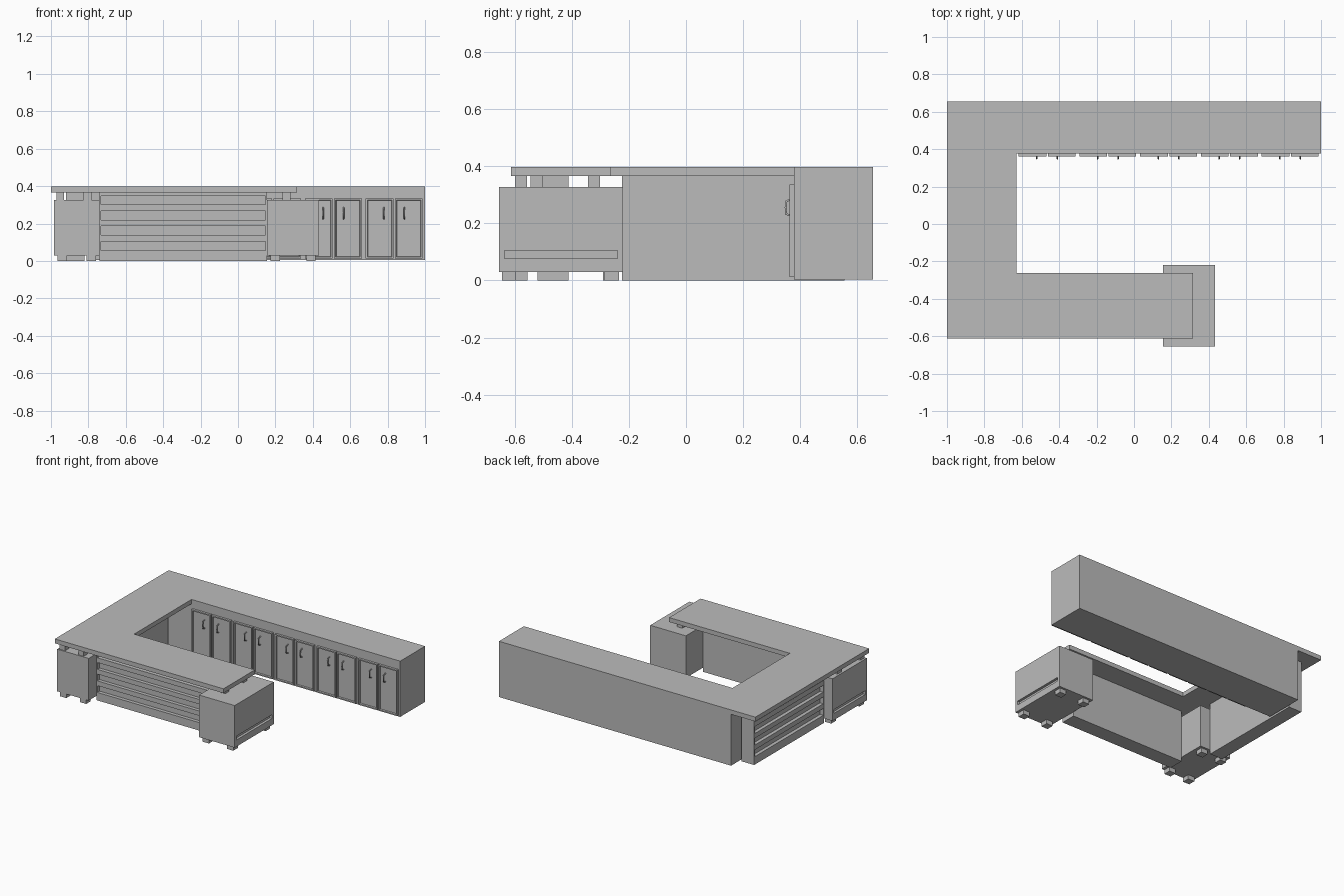
import bpy, bmesh
from mathutils import Vector

if "Cube" in bpy.data.objects:
    bpy.data.objects.remove(bpy.data.objects["Cube"])

GREY = (0.5, 0.5, 0.5, 1)
grey = bpy.data.materials.new("plain grey")
grey.use_nodes = True
grey.diffuse_color = GREY
grey.node_tree.nodes["Principled BSDF"].inputs["Base Color"].default_value = GREY


def finish(bm, name):
    bmesh.ops.recalc_face_normals(bm, faces=bm.faces)
    mesh = bpy.data.meshes.new(name)
    bm.to_mesh(mesh)
    bm.free()
    mesh.materials.append(grey)
    obj = bpy.data.objects.new(name, mesh)
    bpy.context.collection.objects.link(obj)
    return obj


def add_box(bm, x, y, z):
    """Add a box given the (low, high) range on each axis."""
    verts = bmesh.ops.create_cube(bm, size=1)["verts"]
    for v in verts:
        v.co = Vector([(r[0] + r[1]) / 2 + c * (r[1] - r[0])
                       for r, c in zip((x, y, z), v.co)])
    return verts


def box(name, x, y, z):
    bm = bmesh.new()
    add_box(bm, x, y, z)
    return finish(bm, name)


def boxes(name, spots, size, z):
    """Several small square blocks in one object."""
    bm = bmesh.new()
    h = size / 2
    for x, y in spots:
        add_box(bm, (x - h, x + h), (y - h, y + h), z)
    return finish(bm, name)


def groove(obj, x, y, bands):
    """Cut horizontal slots, one for each height band."""
    bm = bmesh.new()
    for z in bands:
        add_box(bm, x, y, z)
    cutter = finish(bm, obj.name + "_cutter")
    cutter.hide_render = True
    cutter.hide_viewport = True
    mod = obj.modifiers.new("grooves", "BOOLEAN")
    mod.operation = "DIFFERENCE"
    mod.solver = "EXACT"
    mod.object = cutter


TOP, UNDER = 0.397, 0.366

# Worktop
outline = [(-1, -.612), (.315, -.612), (.315, -.262), (-.627, -.262),
           (-.627, .378), (-.81, .378), (-.81, .655), (-1, .655)]
bm = bmesh.new()
face = bm.faces.new([bm.verts.new((x, y, UNDER)) for x, y in outline])
top = bmesh.ops.extrude_face_region(bm, geom=[face])["geom"]
bmesh.ops.translate(bm, vec=(0, 0, TOP - UNDER),
                    verts=[g for g in top if isinstance(g, bmesh.types.BMVert)])
finish(bm, "worktop")

# Long back cabinet
box("back_cabinet", (-.81, 1), (.378, .655), (.004, TOP))

# Grooved front and side walls
bands = [(.056 + i * .0815, .104 + i * .0815) for i in range(4)]
front = box("front_wall", (-.74, .155), (-.52, -.412), (0, UNDER))
groove(front, (-.732, .147), (-.6, -.495), bands)
side = box("side_wall", (-.92, -.82), (-.225, .555), (0, UNDER))
groove(side, (-1.1, -.895), (-.215, .545), bands)

# Pedestals with a slot on the outer face, feet below and posts above
LOW, HIGH = .03, .327
right_box = box("end_pedestal", (.155, .433), (-.655, -.22), (LOW, HIGH))
groove(right_box, (.415, .5), (-.635, -.24), [(.077, .104)])
corner_box = box("corner_pedestal", (-.985, -.74), (-.607, -.225), (LOW, HIGH))
groove(corner_box, (-1.1, -.968), (-.59, -.242), [(.077, .104)])
boxes("end_feet", [(x, y) for x in (.2, .39) for y in (-.62, -.26)], .05, (0, LOW))
boxes("corner_feet", [(x, y) for x in (-.94, -.785) for y in (-.58, -.265)], .05, (0, LOW))
boxes("end_posts", [(.26, y) for y in (-.523, -.322)], .042, (HIGH, UNDER))
boxes("corner_posts", [(x, y) for x in (-.95, -.805) for y in (-.578, -.322)],
      .042, (HIGH, UNDER))

# Cabinet doors in pairs, each with a recessed panel and a bow handle
for pair in range(5):
    middle = -.465 + pair * .325
    for s, word in ((-1, "right"), (1, "left")):
        xs = sorted((middle + s * .004, middle + s * .152))
        bm = bmesh.new()
        add_box(bm, xs, (.362, .378), (.012, .335))
        bm.normal_update()
        panel = [f for f in bm.faces if f.normal.y < -.9]
        bmesh.ops.inset_region(bm, faces=panel, thickness=.012)
        bmesh.ops.inset_region(bm, faces=panel, thickness=.004, depth=-.009)
        finish(bm, f"{word}_door_{pair + 1}")

        hx = middle + s * .055
        curve = bpy.data.curves.new("handle", "CURVE")
        curve.dimensions = "3D"
        curve.bevel_depth = .004
        curve.bevel_resolution = 1
        curve.use_fill_caps = True
        path = curve.splines.new("POLY")
        points = [(.372, .225), (.352, .232), (.349, .255), (.352, .278), (.372, .285)]
        path.points.add(len(points) - 1)
        for p, (y, z) in zip(path.points, points):
            p.co = (hx, y, z, 1)
        curve.materials.append(grey)
        handle = bpy.data.objects.new(f"{word}_handle_{pair + 1}", curve)
        bpy.context.collection.objects.link(handle)
